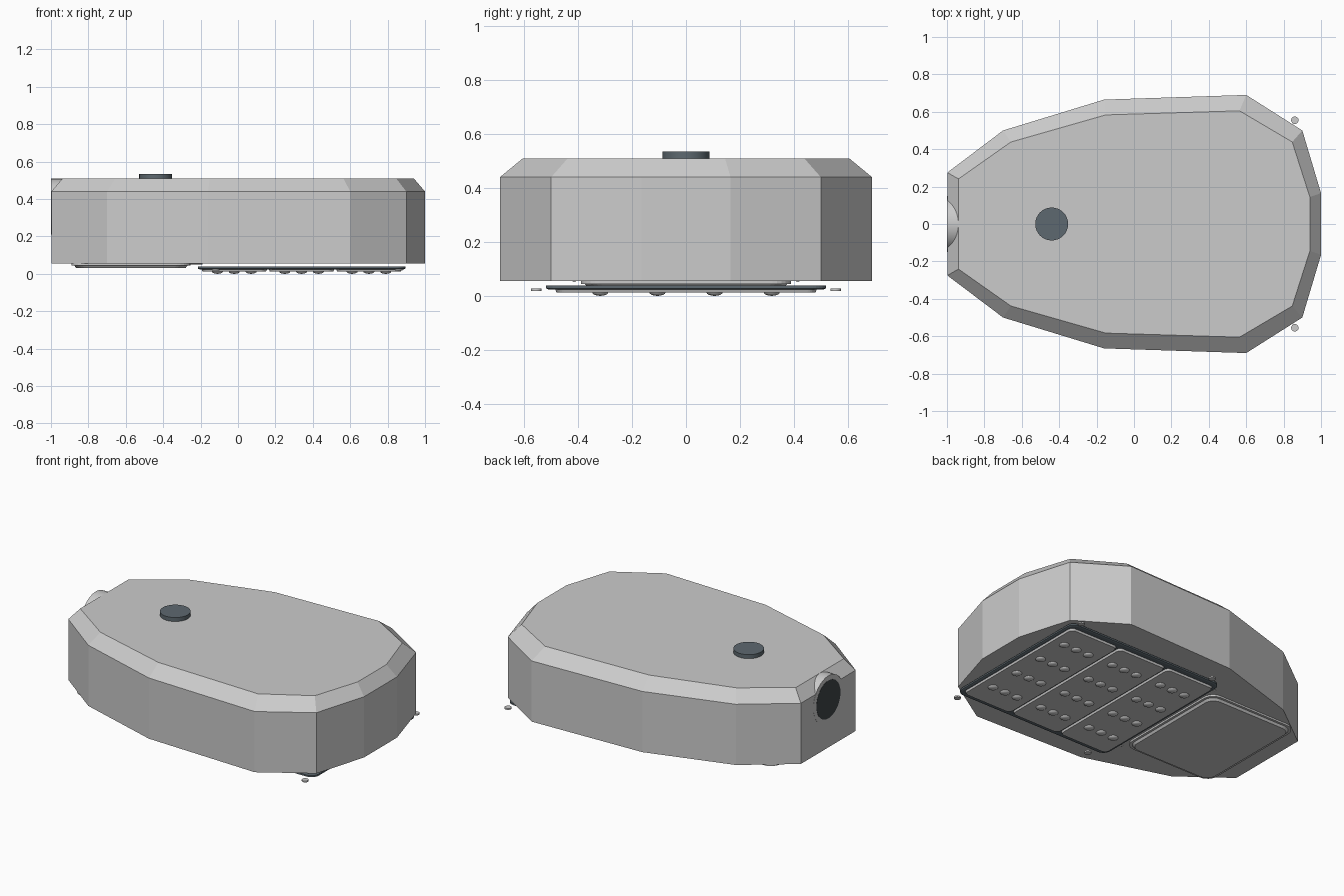
import bpy, bmesh, math
from mathutils import Matrix

if "Cube" in bpy.data.objects:
    bpy.data.objects.remove(bpy.data.objects["Cube"])


def material(name, rgb):
    m = bpy.data.materials.new(name)
    m.diffuse_color = (*rgb, 1)
    m.use_nodes = True
    m.node_tree.nodes["Principled BSDF"].inputs["Base Color"].default_value = m.diffuse_color
    return m


DARK = material("dark_grey", (0.05, 0.06, 0.065))
SLATE = material("slate_grey", (0.11, 0.14, 0.16))


def finish(name, bm, mat=None, smooth=False):
    bmesh.ops.recalc_face_normals(bm, faces=bm.faces)
    me = bpy.data.meshes.new(name)
    bm.to_mesh(me)
    bm.free()
    ob = bpy.data.objects.new(name, me)
    bpy.context.collection.objects.link(ob)
    if mat:
        me.materials.append(mat)
    if smooth:
        bpy.ops.object.select_all(action='DESELECT')
        bpy.context.view_layer.objects.active = ob
        ob.select_set(True)
        bpy.ops.object.shade_smooth_by_angle(angle=math.radians(35))
    return ob


def loft(name, rings, mat=None, smooth=False):
    """Closed solid through a stack of (outline, z) rings."""
    bm = bmesh.new()
    loops = [[bm.verts.new((x, y, z)) for x, y in pts] for pts, z in rings]
    n = len(loops[0])
    for a, b in zip(loops, loops[1:]):
        for i in range(n):
            j = (i + 1) % n
            bm.faces.new((a[i], a[j], b[j], b[i]))
    bm.faces.new(loops[0])
    bm.faces.new(loops[-1])
    return finish(name, bm, mat, smooth)


def rounded(x0, x1, hy, r, seg=6):
    pts = []
    for k, (cx, cy) in enumerate([(x1 - r, hy - r), (x0 + r, hy - r),
                                  (x0 + r, r - hy), (x1 - r, r - hy)]):
        for i in range(seg + 1):
            a = math.pi / 2 * (k + i / seg)
            pts.append((cx + r * math.cos(a), cy + r * math.sin(a)))
    return pts


def cylinder(name, centre, r, depth, axis='Z', mat=None, seg=32):
    bm = bmesh.new()
    m = Matrix.Translation(centre)
    if axis == 'X':
        m = m @ Matrix.Rotation(math.pi / 2, 4, 'Y')
    bmesh.ops.create_cone(bm, cap_ends=True, segments=seg, radius1=r,
                          radius2=r, depth=depth, matrix=m)
    return finish(name, bm, mat, True)


# Faceted housing with a chamfered lid edge
half = [(-0.998, 0.275), (-0.70, 0.50), (-0.16, 0.665),
        (0.60, 0.69), (0.90, 0.50), (1.0, 0.165)]
outline = half + [(x, -y) for x, y in reversed(half)]
lid = [(x * 0.94, y * 0.877) for x, y in outline]
loft("housing", [(outline, 0.055), (outline, 0.44), (lid, 0.51)])

# Pole socket and its dark opening
cylinder("pole_socket", (-0.899, 0, 0.36), 0.15, 0.2, 'X')
cylinder("socket_opening", (-0.98, 0, 0.36), 0.12, 0.04, 'X', DARK)

# Light sensor cap on the lid
cylinder("sensor_cap", (-0.44, 0, 0.52), 0.088, 0.03, 'Z', SLATE)

# Access door underneath, in two steps
loft("door_frame", [(rounded(-0.89, -0.255, 0.39, 0.07), 0.044),
                    (rounded(-0.89, -0.255, 0.39, 0.07), 0.056)])
loft("door_panel", [(rounded(-0.865, -0.28, 0.365, 0.06), 0.031),
                    (rounded(-0.875, -0.27, 0.375, 0.06), 0.044)])

# Lens tray with three panels
loft("lens_tray", [(rounded(-0.205, 0.885, 0.51, 0.04), 0.024),
                   (rounded(-0.215, 0.895, 0.52, 0.05), 0.028),
                   (rounded(-0.215, 0.895, 0.52, 0.05), 0.038)], SLATE)
for p, cx in enumerate((-0.02, 0.34, 0.70)):
    loft(f"lens_panel_{p + 1}", [(rounded(cx - 0.17, cx + 0.17, 0.48, 0.03), 0.012),
                                 (rounded(cx - 0.175, cx + 0.175, 0.485, 0.03), 0.025)])
    # Rows of shallow lens domes
    bm = bmesh.new()
    for y in (-0.318, -0.106, 0.106, 0.318):
        for dx in (-0.09, 0, 0.09):
            m = (Matrix.Translation((cx + dx, y, 0.013))
                 @ Matrix.Diagonal((0.03, 0.03, 0.013, 1)))
            bmesh.ops.create_uvsphere(bm, u_segments=16, v_segments=8,
                                      radius=1, matrix=m)
    finish(f"lens_domes_{p + 1}", bm, None, True)

# Tray screws and hinge pins, mirrored left and right
for side, s in (("left", 1), ("right", -1)):
    for end, x in (("front", 0.86), ("rear", -0.12)):
        cylinder(f"screw_{end}_{side}", (x, s * 0.555, 0.022), 0.02, 0.009, seg=20)
    cylinder(f"hinge_pin_{side}", (-0.225, s * 0.415, 0.06), 0.009, 0.07, 'X', seg=12)
